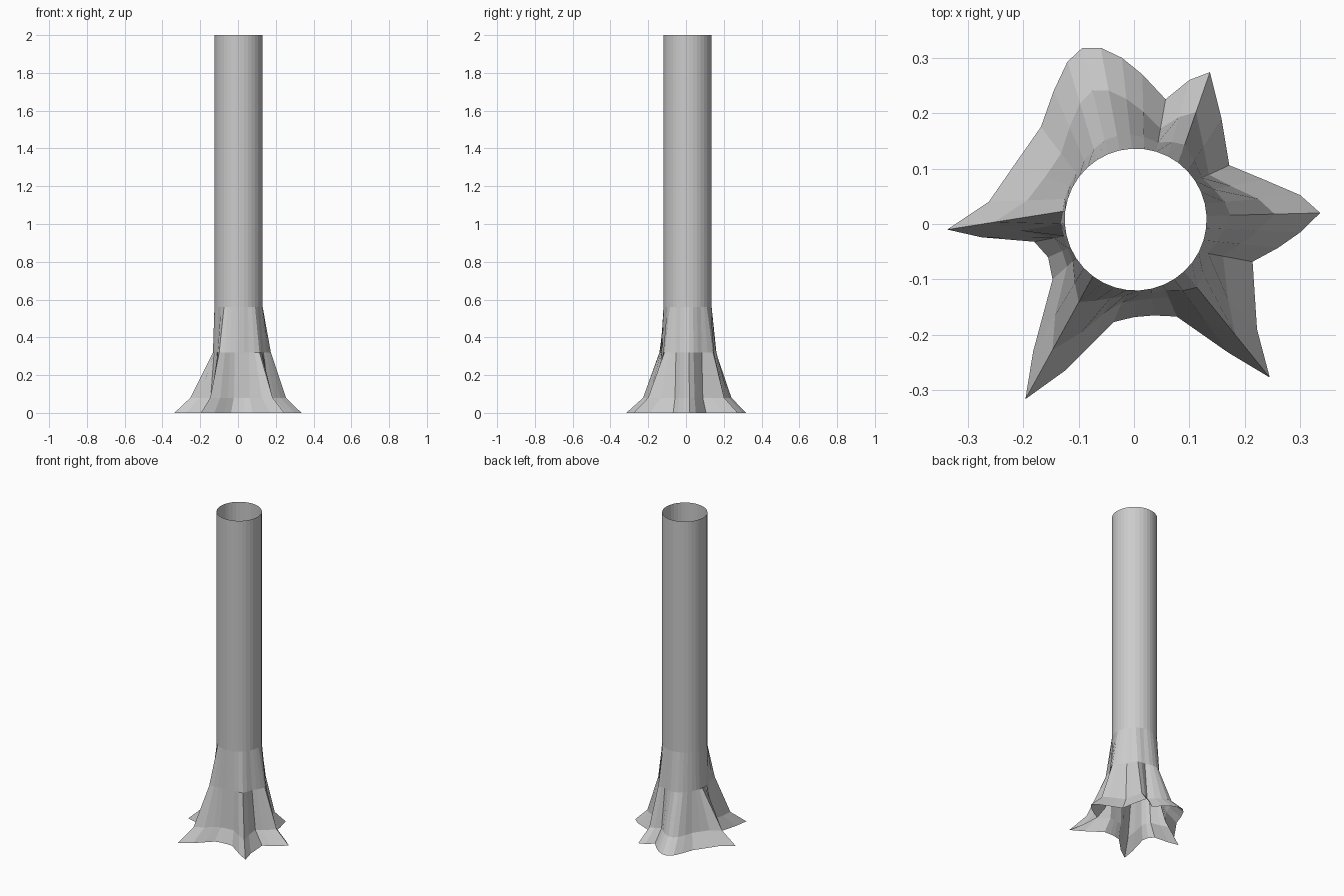
import bpy, bmesh, math
from mathutils import Vector

if "Cube" in bpy.data.objects:
    bpy.data.objects.remove(bpy.data.objects["Cube"])

# Star-shaped ground outline of the roots, counter-clockwise from the +x tip
OUTLINE = [
    (.336, .02), (.30, .052), (.235, .08), (.172, .106), (.158, .19), (.137, .274),
    (.10, .26), (.057, .225), (.015, .27), (-.022, .30), (-.06, .318), (-.093, .318),
    (-.12, .293), (-.145, .24), (-.168, .175), (-.215, .108), (-.262, .04), (-.337, -.01),
    (-.275, -.024), (-.18, -.032), (-.155, -.06), (-.147, -.10), (-.182, -.23), (-.196, -.316),
    (-.125, -.265), (-.075, -.215), (-.037, -.177), (0, -.168), (.035, -.165), (.077, -.167),
    (.17, -.232), (.245, -.277), (.222, -.19), (.214, -.068), (.26, -.043), (.30, -.015)]
N = len(OUTLINE)
CENTRE, RADIUS = Vector((.003, .008)), .128

# Collar flare (share of the root spread kept at z = 0.32) by outline index
COLLAR = [(0, .21), (5, .2), (11, .13), (17, .02), (23, .21), (31, .15), (36, .21)]


def collar_flare(i):
    for (a, fa), (b, fb) in zip(COLLAR, COLLAR[1:]):
        if a <= i <= b:
            return fa + (fb - fa) * (i - a) / (b - a)


def ring(bm, z, flare):
    verts = []
    for i, p in enumerate(OUTLINE):
        a = math.radians(360 / N * i + 3)
        c = CENTRE + RADIUS * Vector((math.cos(a), math.sin(a)))
        spread = Vector(p) - c
        q = c + spread * flare(i, spread.length)
        verts.append(bm.verts.new((q.x, q.y, z)))
    return verts


# Trunk: open tube lofted from the root outline up to a plain cylinder
bm = bmesh.new()
rings = [
    ring(bm, 0, lambda i, d: 1),
    ring(bm, .08, lambda i, d: min(.6, .3 + 1.5 * d)),
    ring(bm, .32, lambda i, d: collar_flare(i)),
    ring(bm, .56, lambda i, d: 0),
    ring(bm, 2, lambda i, d: 0)]
for lo, hi in zip(rings, rings[1:]):
    for i in range(N):
        j = (i + 1) % N
        bm.faces.new((lo[i], lo[j], hi[j], hi[i]))
mesh = bpy.data.meshes.new("tree_trunk")
bm.to_mesh(mesh)
bm.free()
bpy.context.collection.objects.link(bpy.data.objects.new("tree_trunk", mesh))
